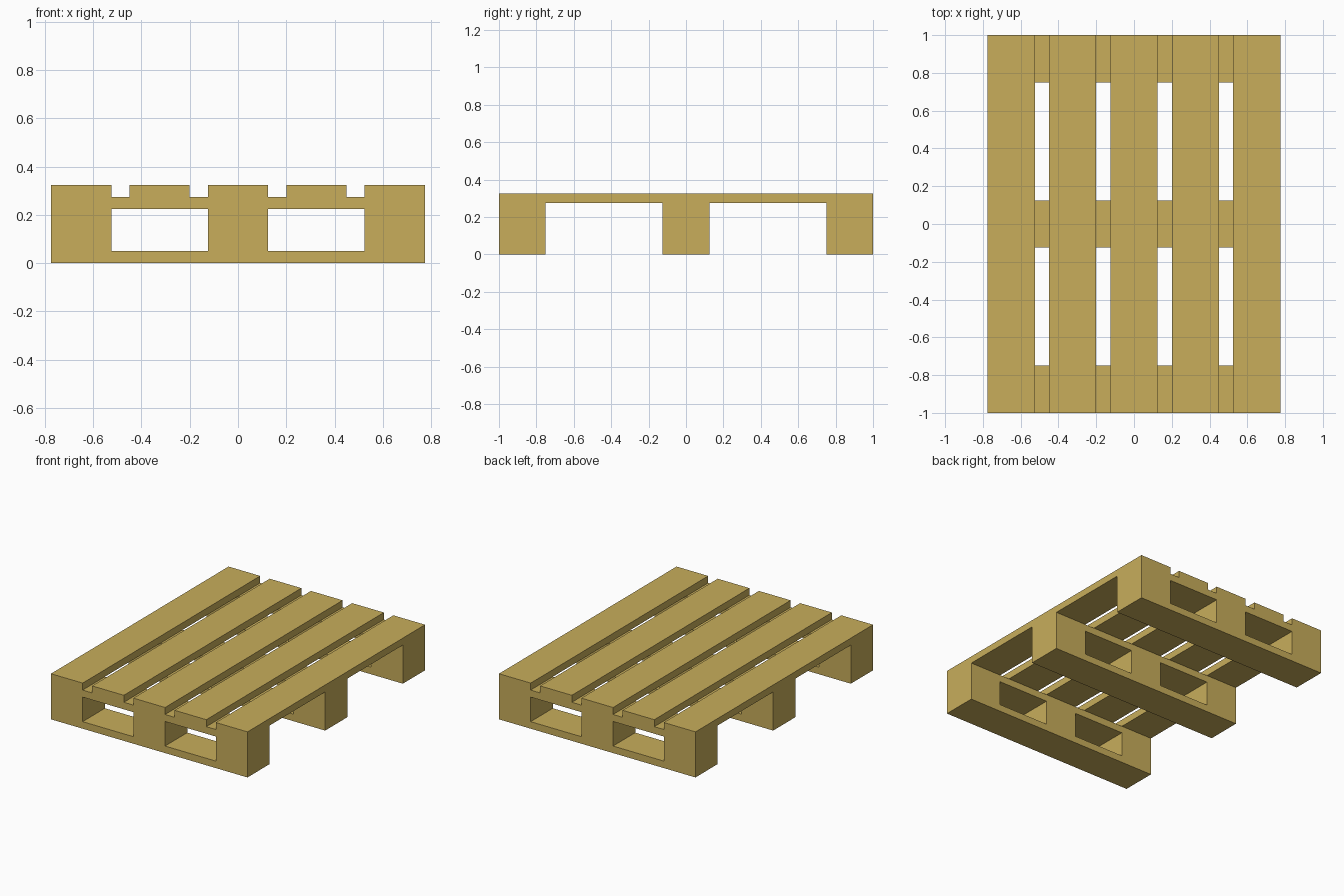
import bpy, bmesh

if "Cube" in bpy.data.objects:
    bpy.data.objects.remove(bpy.data.objects["Cube"])

wood = bpy.data.materials.new("pale_wood")
wood.diffuse_color = (0.58, 0.42, 0.105, 1)
wood.use_nodes = True
wood.node_tree.nodes["Principled BSDF"].inputs["Base Color"].default_value = wood.diffuse_color

BOARD = 0.25                          # width of every board and block
Z = [0, 0.05, 0.225, 0.275, 0.325]    # layer heights


def finish(name, bm):
    bmesh.ops.recalc_face_normals(bm, faces=bm.faces)
    mesh = bpy.data.meshes.new(name)
    bm.to_mesh(mesh)
    bm.free()
    mesh.materials.append(wood)
    bpy.context.collection.objects.link(bpy.data.objects.new(name, mesh))


def runner(name, y):
    """Bottom board, three blocks and cross board as one bar with two windows."""
    bm = bmesh.new()
    xs = [-0.775, -0.525, -0.125, 0.125, 0.525, 0.775]
    for i in range(5):
        for k in range(3):
            if k == 1 and i in (1, 3):    # fork openings
                continue
            corners = [(xs[i], Z[k]), (xs[i + 1], Z[k]),
                       (xs[i + 1], Z[k + 1]), (xs[i], Z[k + 1])]
            bm.faces.new([bm.verts.new((x, y - BOARD / 2, z)) for x, z in corners])
    bmesh.ops.remove_doubles(bm, verts=bm.verts, dist=1e-4)
    # Keep the front sheet and extrude it through to the back
    front = bm.faces[:]
    ext = bmesh.ops.extrude_face_region(bm, geom=front, use_keep_orig=True)
    verts = [g for g in ext["geom"] if isinstance(g, bmesh.types.BMVert)]
    bmesh.ops.translate(bm, verts=verts, vec=(0, BOARD, 0))
    finish(name, bm)


def deck_board(name, x):
    """Long top board with its lower face resting on the runners."""
    bm = bmesh.new()
    bmesh.ops.create_cube(bm, size=1)
    bmesh.ops.scale(bm, vec=(BOARD, 2, Z[4] - Z[3]), verts=bm.verts)
    bmesh.ops.translate(bm, vec=(x, 0, (Z[3] + Z[4]) / 2), verts=bm.verts)
    finish(name, bm)


# Three runners across the width
for label, y in (("front", -0.875), ("middle", 0), ("back", 0.875)):
    runner(label + "_runner", y)

# Five deck boards along the length
for i in range(5):
    deck_board(f"deck_board_{i + 1}", (i - 2) * 0.325)
